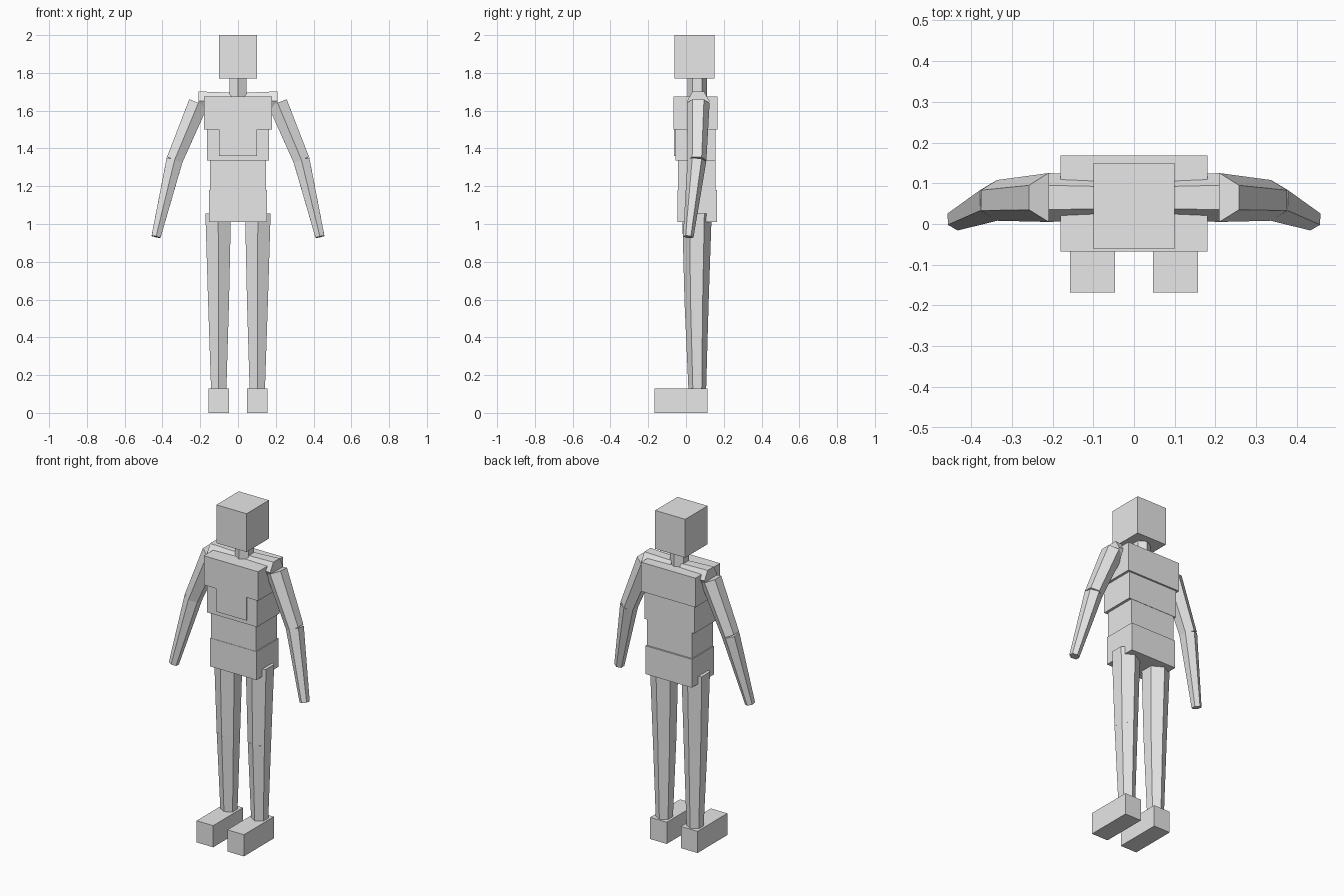
import bpy, bmesh, math
from mathutils import Vector

old = bpy.data.objects.get("Cube")
if old:
    bpy.data.objects.remove(old, do_unlink=True)

grey = bpy.data.materials.new("light_grey")
grey.use_nodes = True
grey.diffuse_color = (0.8, 0.8, 0.8, 1)
grey.node_tree.nodes["Principled BSDF"].inputs["Base Color"].default_value = (0.8, 0.8, 0.8, 1)


def add_object(name, bm):
    bmesh.ops.recalc_face_normals(bm, faces=bm.faces[:])
    mesh = bpy.data.meshes.new(name)
    bm.to_mesh(mesh)
    bm.free()
    mesh.materials.append(grey)
    obj = bpy.data.objects.new(name, mesh)
    bpy.context.collection.objects.link(obj)
    return obj


def block(name, x, y, z):
    """Box from three (low, high) ranges."""
    bm = bmesh.new()
    bmesh.ops.create_cube(bm, size=1)
    for v in bm.verts:
        v.co = [sum(r) / 2 + c * (r[1] - r[0]) for r, c in zip((x, y, z), v.co)]
    return add_object(name, bm)


def limb(name, start, end, r1, r2):
    """Tapered six-sided bone whose ridges face front and back."""
    a, b = Vector(start), Vector(end)
    axis = (b - a).normalized()
    ridge = Vector((0, 1, 0))
    ridge = (ridge - axis * ridge.dot(axis)).normalized()
    side = axis.cross(ridge)
    bm = bmesh.new()
    rings = []
    for centre, r in ((a, r1), (b, r2)):
        angles = [i * math.pi / 3 for i in range(6)]
        rings.append([bm.verts.new(centre + r * (ridge * math.cos(t) + side * math.sin(t)))
                      for t in angles])
        bm.faces.new(rings[-1])
    for i in range(6):
        j = (i + 1) % 6
        bm.faces.new((rings[0][i], rings[0][j], rings[1][j], rings[1][i]))
    return add_object(name, bm)


# Head, neck and torso
block("head", (-0.10, 0.10), (-0.062, 0.15), (1.77, 2.0))
limb("neck", (0, 0.06, 1.64), (0, 0.06, 1.79), 0.052, 0.052)
block("chest", (-0.18, 0.18), (-0.067, 0.168), (1.50, 1.675))
block("ribs", (-0.165, 0.165), (-0.056, 0.157), (1.335, 1.51))
block("breastbone_panel", (-0.10, 0.10), (-0.064, -0.05), (1.36, 1.51))
block("belly", (-0.149, 0.149), (-0.043, 0.155), (1.17, 1.34))
block("pelvis", (-0.154, 0.154), (-0.045, 0.165), (1.01, 1.18))

# Shoulders, arms, legs and feet
for label, s in (("left", 1), ("right", -1)):
    shoulder = (s * 0.21, 0.065, 1.64)
    elbow = (s * 0.336, 0.058, 1.338)
    wrist = (s * 0.434, 0.012, 0.932)
    limb(label + "_collarbone", (s * 0.03, 0.065, 1.65), (s * 0.21, 0.065, 1.65), 0.052, 0.06)
    limb(label + "_upper_arm", shoulder, elbow, 0.06, 0.05)
    limb(label + "_forearm", elbow, wrist, 0.05, 0.028)

    hip = (s * 0.105, 0.058, 1.055)
    knee = (s * 0.103, 0.056, 0.59)
    ankle = (s * 0.102, 0.06, 0.1)
    limb(label + "_thigh", hip, knee, 0.078, 0.064)
    limb(label + "_shin", knee, ankle, 0.064, 0.046)
    block(label + "_foot", sorted((s * 0.047, s * 0.157)), (-0.168, 0.115), (0, 0.13))
